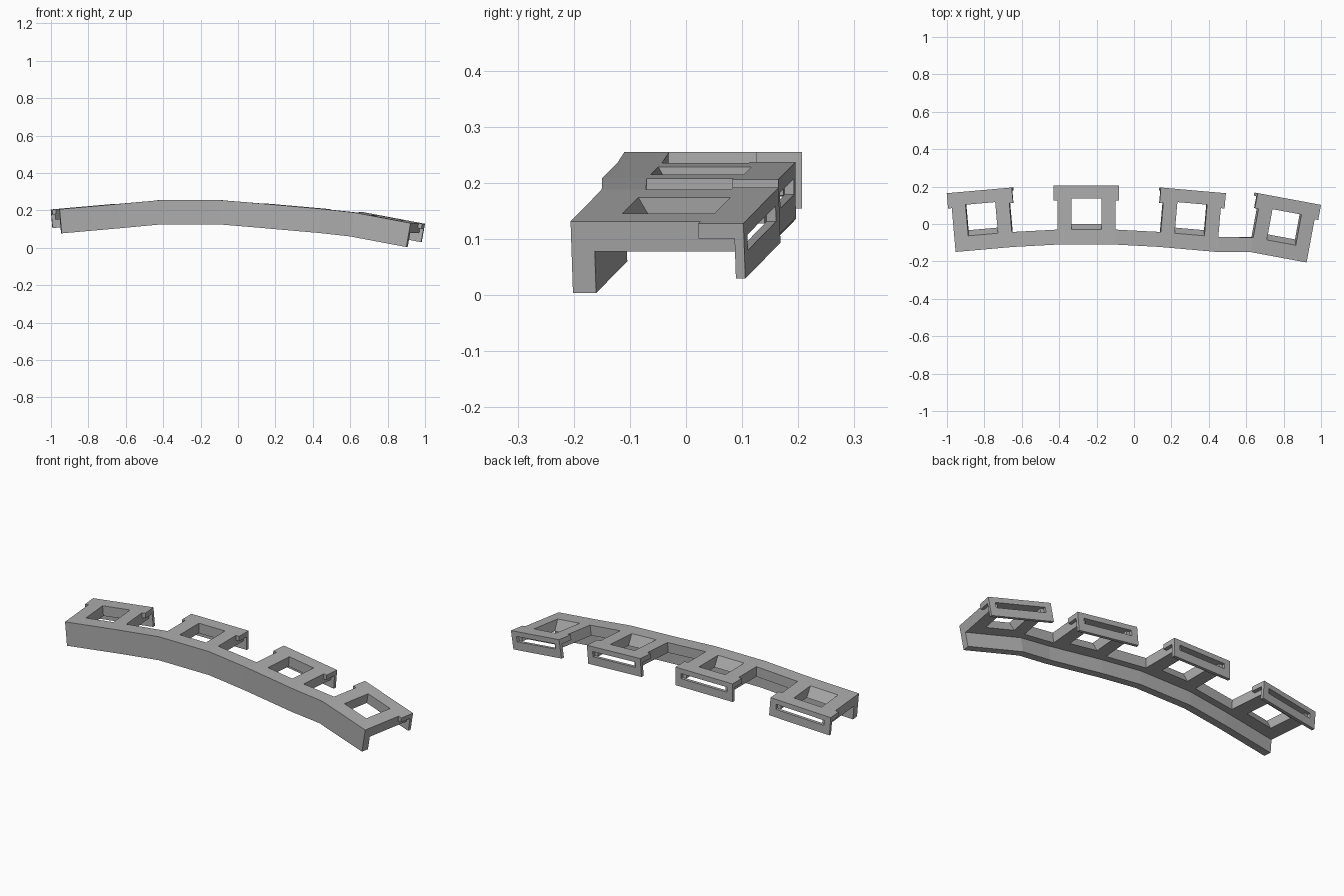
import bpy, bmesh
from math import radians
from mathutils import Matrix, Vector

if "Cube" in bpy.data.objects:
    bpy.data.objects.remove(bpy.data.objects["Cube"])

grey = bpy.data.materials.new("light_grey")
grey.use_nodes = True
colour = (0.42, 0.42, 0.42, 1)
grey.diffuse_color = colour
grey.node_tree.nodes["Principled BSDF"].inputs["Base Color"].default_value = colour

HALF = 0.155      # half width of a frame body
TAB = 0.175       # half width of the rear roof and lip
RAIL = 0.08       # depth of the front rail
THICK = 0.055     # plate thickness
ROOF = 0.027      # thin rear roof thickness


def loft(bm, profile, stations):
    """Skin a closed (y, z) profile through (matrix, x) stations."""
    rings = [[bm.verts.new(m @ Vector((x, y, z))) for y, z in profile]
             for m, x in stations]
    n = len(profile)
    for a, b in zip(rings, rings[1:]):
        for i in range(n):
            j = (i + 1) % n
            bm.faces.new((a[i], a[j], b[j], b[i]))
    bm.faces.new(rings[0])
    bm.faces.new(rings[-1][::-1])


def prism(bm, m, profile, x0, x1):
    loft(bm, profile, [(m, x0), (m, x1)])


def rect(y0, y1, z0, z1):
    return [(y0, z1), (y0, z0), (y1, z0), (y1, z1)]


def finish(bm, name):
    bmesh.ops.recalc_face_normals(bm, faces=bm.faces[:])
    mesh = bpy.data.meshes.new(name)
    bm.to_mesh(mesh)
    bm.free()
    mesh.materials.append(grey)
    ob = bpy.data.objects.new(name, mesh)
    bpy.context.collection.objects.link(ob)


# Placement of each frame: front edge midpoint, yaw, roll
places = [
    ((-0.80, -0.136, 0.220), 5, -5),
    ((-0.255, -0.11, 0.255), 0, 0),
    ((0.29, -0.136, 0.222), -5, 5),
    ((0.773, -0.178, 0.160), -10.5, 10.5),
]
frames = [Matrix.Translation(p) @ Matrix.Rotation(radians(yaw), 4, "Z")
          @ Matrix.Rotation(radians(roll), 4, "Y") for p, yaw, roll in places]

# Front rail: one L section swept through the ends of all frames
bm = bmesh.new()
section = [(0, 0), (0, -0.13), (0.042, -0.13), (0.042, -THICK),
           (RAIL, -THICK), (RAIL, 0)]
loft(bm, section, [(m, x) for m in frames for x in (-HALF, HALF)])
finish(bm, "front_rail")

# Window frames with a hanging rear lip
for number, m in enumerate(frames, 1):
    bm = bmesh.new()
    # sloped front side of the window
    prism(bm, m, [(RAIL, 0), (RAIL, -THICK), (0.11, -THICK)], -0.08, 0.08)
    # bar behind the window
    prism(bm, m, rect(0.247, 0.264, -THICK, 0), -0.08, 0.08)
    for s in (-1, 1):
        # side bars, thick ends beside the recess, and roof tabs
        prism(bm, m, rect(RAIL, 0.264, -THICK, 0), s * 0.08, s * HALF)
        prism(bm, m, rect(0.264, 0.300, -THICK, -ROOF), s * 0.12, s * HALF)
        prism(bm, m, rect(0.235, 0.264, -ROOF, 0), s * HALF, s * TAB)
    # thin roof over the recess
    prism(bm, m, rect(0.264, 0.317, -ROOF, 0), -TAB, TAB)
    finish(bm, f"window_frame_{number}")

    # rear lip with end posts leaving a wide opening
    bm = bmesh.new()
    prism(bm, m, rect(0.300, 0.317, -0.10, -THICK), -TAB, TAB)
    for s in (-1, 1):
        prism(bm, m, rect(0.300, 0.317, -THICK, -ROOF), s * 0.14, s * TAB)
    finish(bm, f"rear_lip_{number}")
